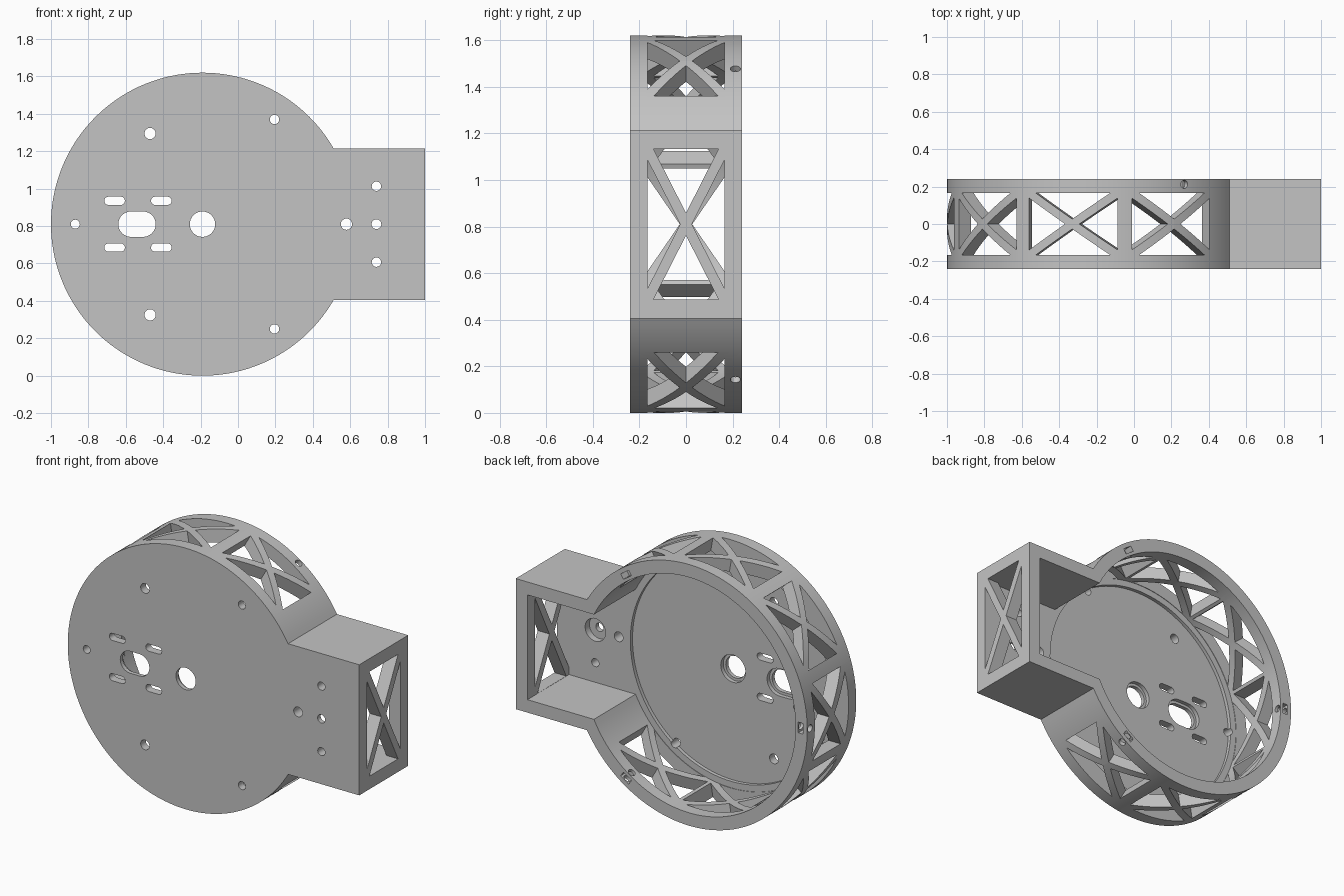
import bpy, bmesh
from math import sin, cos, asin, pi, radians, hypot
from mathutils import Vector

if "Cube" in bpy.data.objects:
    bpy.data.objects.remove(bpy.data.objects["Cube"], do_unlink=True)

CX, CZ, R = -0.19, 0.81, 0.81        # drum centre and radius
HALF, WALL, DEPTH = 0.405, 0.08, 0.24  # box half height, wall, half depth
FLOOR = -0.168                       # inner face of the front plate

grey = bpy.data.materials.new("light_grey")
grey.use_nodes = True
grey.diffuse_color = (0.55, 0.55, 0.55, 1)
grey.node_tree.nodes["Principled BSDF"].inputs["Base Color"].default_value = grey.diffuse_color


def facing(u, v, w):
    """Profile in x and z, depth along y."""
    return Vector((u, w, v))


def radial(degrees):
    """Profile along the tangent and y, depth outward from the drum centre."""
    a = radians(degrees)
    return lambda u, v, w: Vector((CX + w * cos(a) - u * sin(a), v, CZ + w * sin(a) + u * cos(a)))


def prism(bm, points, place, near, far):
    low = [bm.verts.new(place(u, v, near)) for u, v in points]
    high = [bm.verts.new(place(u, v, far)) for u, v in points]
    bm.faces.new(low[::-1])
    bm.faces.new(high)
    for i in range(len(low)):
        j = (i + 1) % len(low)
        bm.faces.new((low[i], low[j], high[j], high[i]))


def finish(name, bm):
    bmesh.ops.recalc_face_normals(bm, faces=bm.faces)
    mesh = bpy.data.meshes.new(name)
    bm.to_mesh(mesh)
    bm.free()
    mesh.materials.append(grey)
    ob = bpy.data.objects.new(name, mesh)
    bpy.context.collection.objects.link(ob)
    return ob


def keyhole(inset):
    """Round drum outline with a square box on its left side."""
    r, h, end = R - inset, HALF - inset, 1 - inset
    a = asin(h / r)
    n = 120
    arc = [a + (2 * pi - 2 * a) * i / n for i in range(n + 1)]
    return [(CX + r * cos(t), CZ + r * sin(t)) for t in arc] + [(end, CZ - h), (end, CZ + h)]


def slot(x, z, r, half=0, n=16):
    """Circle, or a rounded slot when half is above zero."""
    pts = []
    for side in (1, -1):
        for i in range(n + (1 if half else 0)):
            t = -pi / 2 * side + pi * i / n
            pts.append((x + side * half + r * cos(t), z + r * sin(t)))
    return pts


def round_or_slot(x, z, r, half=0):
    # The right half starts at -90 degrees and the left half at +90 degrees
    return slot(x, z, r, half)


def lattice(bm, place, hu, hv, t, near, far):
    """Four triangles that leave a crossed brace in a rectangular window."""
    length = hypot(hu, hv)
    du, dv = t * length / hv, t * length / hu
    for s in (1, -1):
        prism(bm, [(0, s * dv), (hu - du, s * hv), (du - hu, s * hv)], place, near, far)
        prism(bm, [(s * du, 0), (s * hu, hv - dv), (s * hu, dv - hv)], place, near, far)


# Solid body
bm = bmesh.new()
prism(bm, keyhole(0), facing, -DEPTH, DEPTH)
body = finish("motor_housing", bm)
cutters = []

# Open back cavity, then a shallow round recess in the plate
bm = bmesh.new()
prism(bm, keyhole(WALL), facing, FLOOR, 0.4)
cutters.append(finish("cavity_cutter", bm))
bm = bmesh.new()
prism(bm, slot(CX, CZ, 0.69, n=60), facing, -0.19, 0)
cutters.append(finish("recess_cutter", bm))

# Braced windows round the drum and in the end of the box
bm = bmesh.new()
for angle in range(60, 301, 40):
    lattice(bm, radial(angle), 0.24, 0.165, 0.022, 0.6, 0.9)
lattice(bm, radial(0), 0.324, 0.165, 0.022, 1.05, 1.3)
cutters.append(finish("window_cutter", bm))

# Counterbores on the inside of the plate
bm = bmesh.new()
prism(bm, slot(CX, CZ, 0.085), facing, -0.215, 0)
prism(bm, slot(-0.54, CZ, 0.085, 0.032), facing, -0.215, 0)
prism(bm, slot(0.74, CZ, 0.07), facing, -0.21, 0)
cutters.append(finish("counterbore_cutter", bm))

# Holes and slots through the plate
bm = bmesh.new()
holes = [(CX, CZ, 0.068, 0), (-0.54, CZ, 0.068, 0.032),
         (0.58, CZ, 0.03, 0), (0.74, CZ, 0.026, 0), (-0.87, CZ, 0.024, 0)]
for s in (1, -1):
    holes += [(0.74, CZ + s * 0.203, 0.025, 0), (0.195, CZ + s * 0.56, 0.025, 0),
              (-0.47, CZ + s * 0.485, 0.03, 0),
              (-0.66, CZ + s * 0.125, 0.022, 0.033), (-0.41, CZ + s * 0.125, 0.022, 0.033)]
for h in holes:
    prism(bm, round_or_slot(*h), facing, -0.4, -0.1)
cutters.append(finish("hole_cutter", bm))

# Nut pockets in the back rim, with a screw hole through each
rim_angles = (55.5, 180, 304.5)
bm = bmesh.new()
for angle in rim_angles:
    prism(bm, [(-0.033, 0.182), (0.033, 0.182), (0.033, 0.3), (-0.033, 0.3)],
          radial(angle), 0.748, 0.782)
cutters.append(finish("nut_pocket_cutter", bm))
bm = bmesh.new()
for angle in rim_angles:
    prism(bm, slot(0, 0.212, 0.022), radial(angle), 0.65, 0.9)
cutters.append(finish("screw_hole_cutter", bm))

# Cut everything out and keep only the finished body
for cutter in cutters:
    cutter.hide_render = True
    mod = body.modifiers.new(cutter.name, "BOOLEAN")
    mod.operation, mod.solver, mod.object = "DIFFERENCE", "EXACT", cutter
graph = bpy.context.evaluated_depsgraph_get()
result = bpy.data.meshes.new_from_object(body.evaluated_get(graph))
body.modifiers.clear()
body.data = result
for cutter in cutters:
    bpy.data.objects.remove(cutter, do_unlink=True)

bpy.ops.object.select_all(action="DESELECT")
body.select_set(True)
bpy.context.view_layer.objects.active = body
bpy.ops.object.shade_smooth_by_angle(angle=radians(30))
